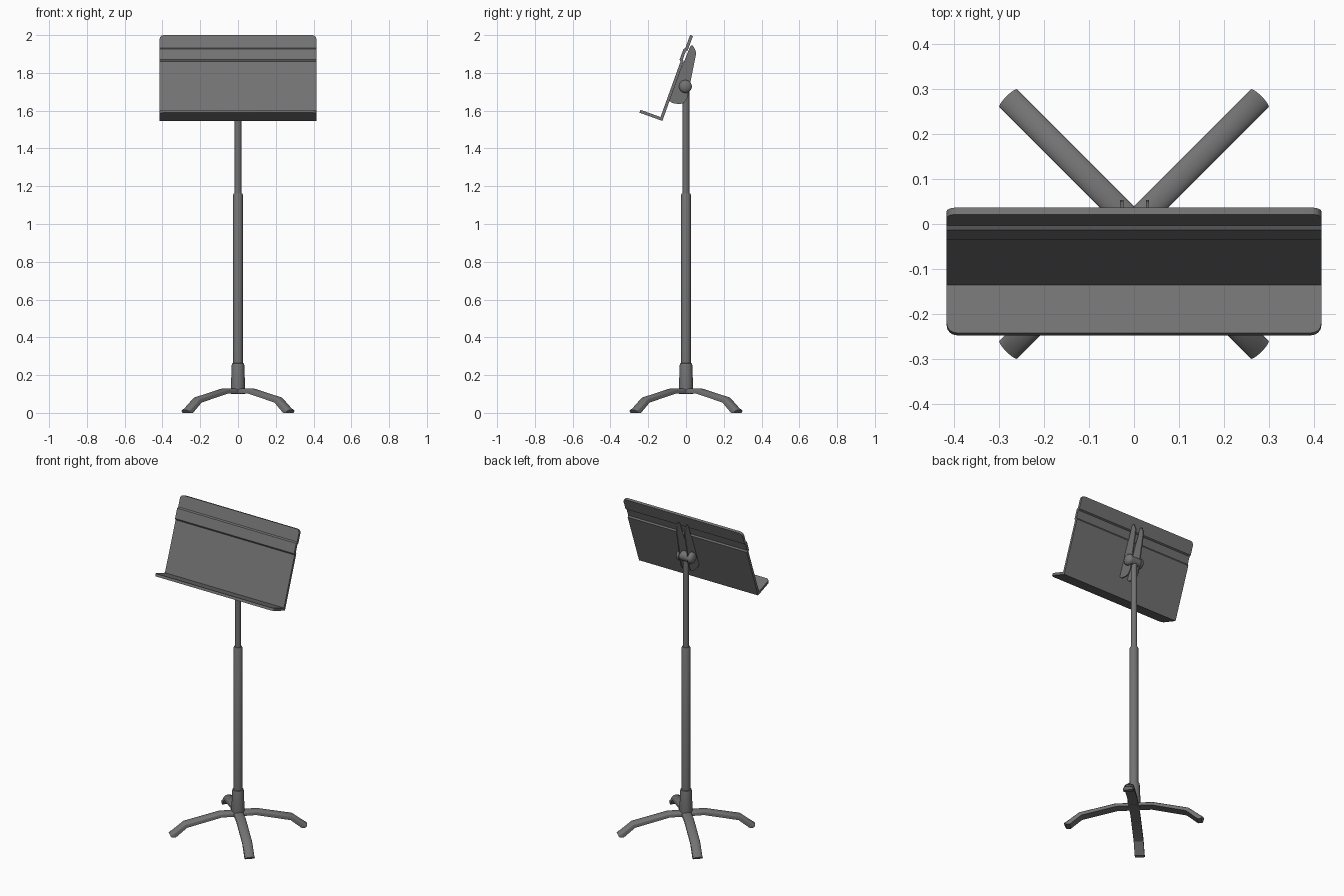
import bpy, bmesh, math
from mathutils import Vector, Matrix

if "Cube" in bpy.data.objects:
    bpy.data.objects.remove(bpy.data.objects["Cube"])

grey = bpy.data.materials.new("dark_grey")
grey.diffuse_color = (.17, .17, .17, 1)
grey.use_nodes = True
grey.node_tree.nodes["Principled BSDF"].inputs["Base Color"].default_value = grey.diffuse_color


def make(name, verts, faces, angle=30):
    me = bpy.data.meshes.new(name)
    me.from_pydata(verts, [], faces)
    bm = bmesh.new()
    bm.from_mesh(me)
    bmesh.ops.recalc_face_normals(bm, faces=bm.faces)
    bm.to_mesh(me)
    bm.free()
    me.materials.append(grey)
    ob = bpy.data.objects.new(name, me)
    bpy.context.collection.objects.link(ob)
    bpy.ops.object.select_all(action='DESELECT')
    ob.select_set(True)
    bpy.context.view_layer.objects.active = ob
    if angle:
        bpy.ops.object.shade_smooth_by_angle(angle=math.radians(angle))
    return ob


def skin(name, verts, n, angle=30):
    """Join successive rings of n points and cap both ends."""
    faces = []
    last = len(verts) - n
    for k in range(0, last, n):
        for i in range(n):
            j = (i + 1) % n
            faces.append((k + i, k + j, k + n + j, k + n + i))
    faces += [tuple(range(n)), tuple(range(last, last + n))]
    return make(name, verts, faces, angle)


def lathe(name, profile, matrix=Matrix(), n=32):
    """Turn (radius, height) points round z."""
    verts = [matrix @ Vector((r * math.cos(2*math.pi*i/n), r * math.sin(2*math.pi*i/n), h))
             for r, h in profile for i in range(n)]
    return skin(name, verts, n)


# Telescopic post: base collar, outer tube, inner tube
lathe("base_collar", [(.037, .10), (.037, .14), (.034, .25), (.031, .262), (.025, .264)])
lathe("outer_tube", [(.0255, .24), (.0255, 1.155), (.022, 1.162), (.016, 1.162)])
lathe("inner_tube", [(.018, 1.14), (.018, 1.73)])

# Four arched legs with a flat underside and shallow domed top
low = [(0, .103), (.10, .103), (.30, .055), (.365, 0), (.388, 0)]
top = [(0, .130), (.11, .130), (.315, .083), (.383, .030), (.400, .016)]
SEG = 10
for q in range(4):
    a = math.radians(45 + 90 * q)
    out, side = Vector((math.cos(a), math.sin(a), 0)), Vector((-math.sin(a), math.cos(a), 0))
    verts = []
    for (d0, z0), (d1, z1) in zip(low, top):
        section = [(math.cos(math.pi*i/SEG), .5 + .5*math.sin(math.pi*i/SEG)) for i in range(SEG + 1)]
        for s, f in section + [(-1, 0), (1, 0)]:
            verts.append(out * (d0 + (d1-d0)*f) + side * (.028*s) + Vector((0, 0, z0 + (z1-z0)*f)))
    skin("leg_%d" % (q + 1), verts, SEG + 3, 25)

# Desk: bent sheet; u runs up the tilted panel, v is forward of it
TILT = math.radians(19.8)
up = Vector((0, math.sin(TILT), math.cos(TILT)))
fwd = Vector((0, -math.cos(TILT), math.sin(TILT)))
origin = Vector((0, -.130, 1.556))
W, R = .415, .022
L, H = .121, .469
arc = [math.radians(t) for t in (0, 22, 45, 67, 90)]
rows = [(0, L - R + R*math.sin(t), W - R + R*math.cos(t)) for t in reversed(arc)]
rows += [(0, 0, W)]
rows += [(u, v, W) for u, v in ((.323, 0), (.331, .008), (.385, .008), (.393, 0))]
rows += [(H - R + R*math.sin(t), 0, W - R + R*math.cos(t)) for t in arc]
verts, faces = [], []
for u, v, w in rows:
    p = origin + up*u + fwd*v
    verts += [p + Vector((-w, 0, 0)), p + Vector((w, 0, 0))]
for k in range(len(rows) - 1):
    faces.append((2*k, 2*k + 1, 2*k + 3, 2*k + 2))
desk = make("desk", verts, faces, 0)
mod = desk.modifiers.new("thickness", 'SOLIDIFY')
mod.thickness = .016
mod.offset = 0
mod.use_even_offset = True
bpy.ops.object.modifier_apply(modifier=mod.name)
bpy.ops.object.shade_smooth_by_angle(angle=math.radians(28))

# Pair of tilt bracket plates behind the desk
plate = [(-.088, 1.665), (-.086, 1.65), (-.072, 1.640), (-.035, 1.634), (-.01, 1.642), (.006, 1.665),
         (.053, 1.90), (.051, 1.918), (.036, 1.945), (.026, 1.945), (.018, 1.93)]
for name, x in (("left_bracket", -.027), ("right_bracket", .030)):
    skin(name, [(x + dx, y, z) for dx in (-.0035, .0035) for y, z in plate], len(plate))

# Pivot barrel with domed knobs on either side
axis = Matrix.Translation((0, -.003, 1.728)) @ Matrix.Rotation(math.pi/2, 4, 'Y')
lathe("pivot_barrel", [(.029, -.03), (.029, .03)], axis)
dome = [(.034, .030), (.034, .040), (.031, .048), (.024, .054), (.013, .058), (.002, .059)]
for name, s in (("left_knob", -1), ("right_knob", 1)):
    lathe(name, [(r, h * s) for r, h in dome], axis)
